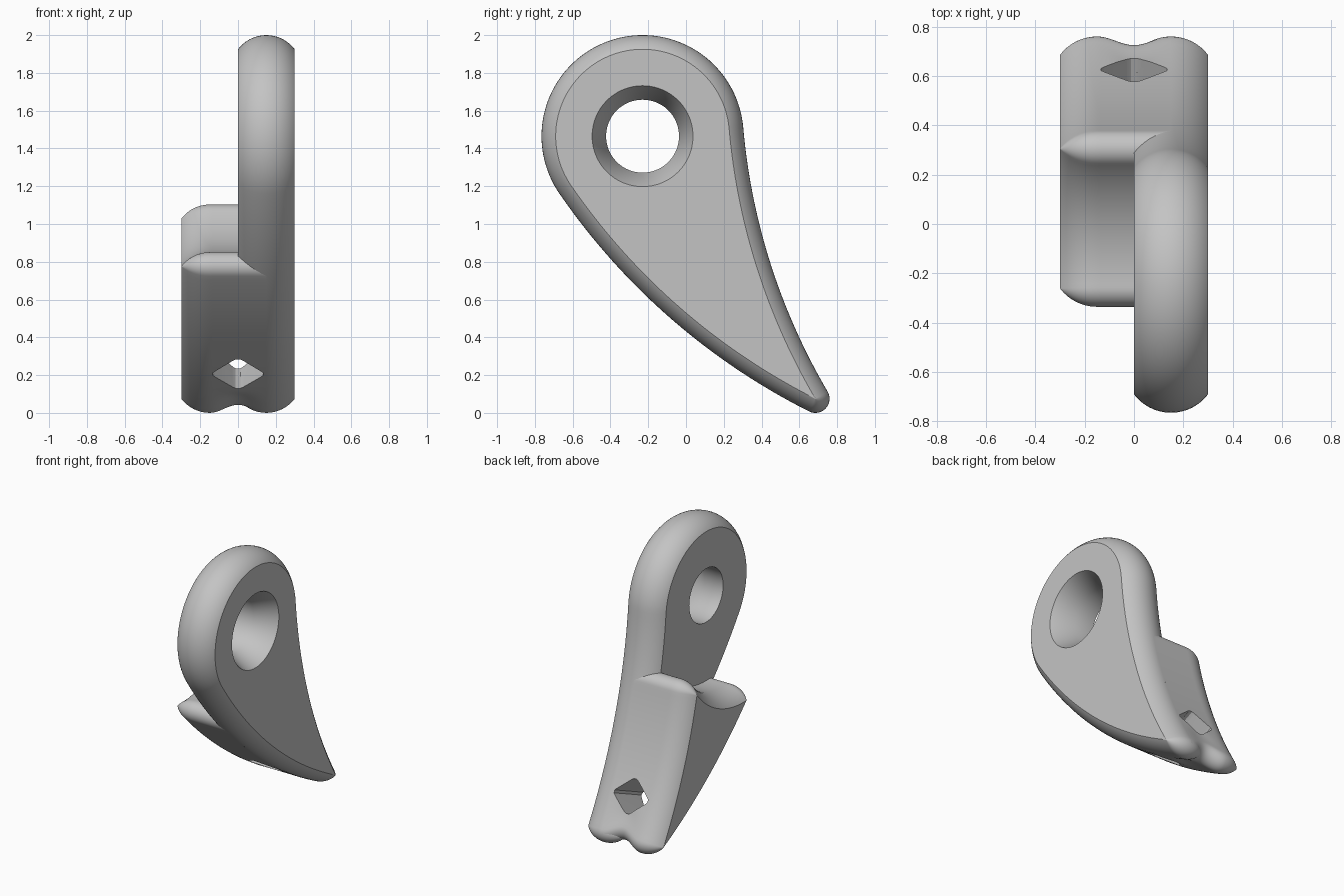
import bpy, bmesh
from math import pi, sin, cos, sqrt, acos, atan2, radians
from mathutils import Vector

cube = bpy.data.objects.get("Cube")
if cube:
    bpy.data.objects.remove(cube)

grey = bpy.data.materials.new("plain_grey")
grey.use_nodes = True
grey.diffuse_color = (0.55, 0.55, 0.55, 1)
grey.node_tree.nodes["Principled BSDF"].inputs["Base Color"].default_value = grey.diffuse_color

HALF = 0.3          # half width in x
ROUND = 0.075       # depth of the rounded rim
RIM_R = 0.1875      # rim arc radius
HUB = Vector((-0.23, 1.465))
TIP = Vector((0.685, 0.075))
HUB_R, CLEAR_R = 0.46, 0.69


def polar(a, r=1.0):
    return Vector((cos(a), sin(a))) * r


def angle(frm, to):
    d = to - frm
    return atan2(d.y, d.x) % (2 * pi)


def tangent_arc(a, side):
    """Arc that leaves the hub circle at angle a and reaches the tip."""
    start = HUB + polar(a, HUB_R)
    u = polar(a) * side
    v = start - TIP
    r = -v.length_squared / (2 * v.dot(u))
    return start + u * r, r


def hub_crossing(c, r, side):
    """Angle on the clearance circle where it meets an arc."""
    d = (c - HUB).length
    a = acos((CLEAR_R ** 2 + d * d - r * r) / (2 * CLEAR_R * d))
    return angle(HUB, c) + side * a


def arc(c, r, a0, a1, n, sign=1):
    """Outline samples as (point, outward normal)."""
    steps = [a0 + (a1 - a0) * i / n for i in range(n + 1)]
    return [(c + polar(a, r), polar(a) * sign) for a in steps]


def fan(p, a0, a1):
    return arc(p, 0, a0, a0 + (a1 - a0) % (2 * pi), 14)


def loft(name, rings):
    """Closed solid through equal rings of 3D points."""
    bm = bmesh.new()
    loops = [[bm.verts.new(p) for p in ring] for ring in rings]
    n = len(loops[0])
    for a, b in zip(loops, loops[1:]):
        for i in range(n):
            j = (i + 1) % n
            bm.faces.new((a[i], a[j], b[j], b[i]))
    bm.faces.new(loops[0])
    bm.faces.new(loops[-1])
    bmesh.ops.remove_doubles(bm, verts=bm.verts, dist=0.0002)
    bmesh.ops.recalc_face_normals(bm, faces=bm.faces)
    mesh = bpy.data.meshes.new(name)
    bm.to_mesh(mesh)
    bm.free()
    obj = bpy.data.objects.new(name, mesh)
    bpy.context.collection.objects.link(obj)
    mesh.materials.append(grey)
    return obj


def rim(x, centre):
    return max(0.0, sqrt(max(0.0, RIM_R ** 2 - (x - centre) ** 2)) - RIM_R + ROUND)


def ring(x, outline, off, notch=0.0):
    pts = []
    for p, n in outline:
        q = p + n * off
        w = max(0.0, 1 - (q - TIP).length / 0.26)
        w = min(1.0, w * 1.45)
        q = q + Vector((-0.64, 0.77)) * notch * w * w * (3 - 2 * w)
        pts.append((x, q.x, q.y))
    return pts


def cut(obj, cutter):
    cutter.hide_render = True
    mod = obj.modifiers.new("cut", 'BOOLEAN')
    mod.operation = 'DIFFERENCE'
    mod.solver = 'EXACT'
    mod.object = cutter
    bpy.context.view_layer.objects.active = obj
    bpy.ops.object.modifier_apply(modifier=mod.name)


# Shared teardrop arcs
A_BACK, A_FRONT = radians(5), radians(214.5)
back_c, back_r = tangent_arc(A_BACK, 1)
front_c, front_r = tangent_arc(A_FRONT, -1)
tip_front = angle(front_c, TIP)
tip_back = angle(back_c, TIP)
tip_fan = fan(TIP, tip_front, tip_back - pi)

# Tall ear: full teardrop with a rim rounded on both sides
ear_outline = (arc(HUB, HUB_R, A_BACK, A_FRONT, 72)
               + arc(front_c, front_r, A_FRONT, tip_front, 40)
               + tip_fan
               + arc(back_c, back_r, tip_back, A_BACK + pi, 40, -1))
mid = HALF / 2
ear_xs = [mid - mid * cos(pi * i / 20) for i in range(21)]
ear = loft("ear", [ring(x, ear_outline, rim(x, mid)) for x in ear_xs])

# Low body: lower part of the teardrop under a round clearance
a_f = hub_crossing(front_c, front_r, -1) % (2 * pi)
a_b = hub_crossing(back_c, back_r, -1) % (2 * pi)
front_tip = HUB + polar(a_f, CLEAR_R)
back_tip = HUB + polar(a_b, CLEAR_R)
f0, b1 = angle(front_c, front_tip), angle(back_c, back_tip)
body_outline = (arc(front_c, front_r, f0, tip_front, 40)
                + tip_fan
                + arc(back_c, back_r, tip_back, b1, 40, -1)
                + fan(back_tip, b1 - pi, a_b - pi)
                + arc(HUB, CLEAR_R, a_b, a_f, 36, -1)
                + fan(front_tip, a_f - pi, f0))
body_xs = [-mid - mid * cos(pi / 2 * i / 10) for i in range(11)]
body_xs += [-mid + HALF * i / 20 for i in range(1, 21)]
rings = []
for x in body_xs:
    dent = 0.0275 * (1 + cos(pi * x / mid)) if x > -mid else 0.0
    rings.append(ring(x, body_outline, rim(min(x, -mid), -mid), dent))
body = loft("body", rings)

# Countersunk round hole in the ear
sink = loft("sink_cutter", [
    [(x, *(HUB + polar(2 * pi * i / 96, r))) for i in range(96)]
    for x, r in ((-0.1, 0.193), (0.15, 0.193), (0.32, 0.277))])
cut(ear, sink)

# Slanted diamond hole through the lower end
quarter = [(0.133, 0.01), (0.124, 0.02), (0.028, 0.106), (0.012, 0.117)]
diamond = quarter + [(-x, h) for x, h in reversed(quarter)]
diamond += [(-x, -h) for x, h in diamond]
along, across = Vector((0.917, 0.398)), Vector((-0.398, 0.917))
centre = Vector((0.468, 0.274))
slot = loft("slot_cutter", [
    [(x, *(centre + along * t + across * h)) for x, h in diamond]
    for t in (-0.5, 0.5)])
for part in (ear, body):
    cut(part, slot)

for cutter in (sink, slot):
    bpy.data.objects.remove(cutter)

# Smooth shading with crisp rims
bpy.ops.object.select_all(action='DESELECT')
for part in (ear, body):
    part.select_set(True)
bpy.context.view_layer.objects.active = ear
bpy.ops.object.shade_smooth_by_angle(angle=radians(32))
